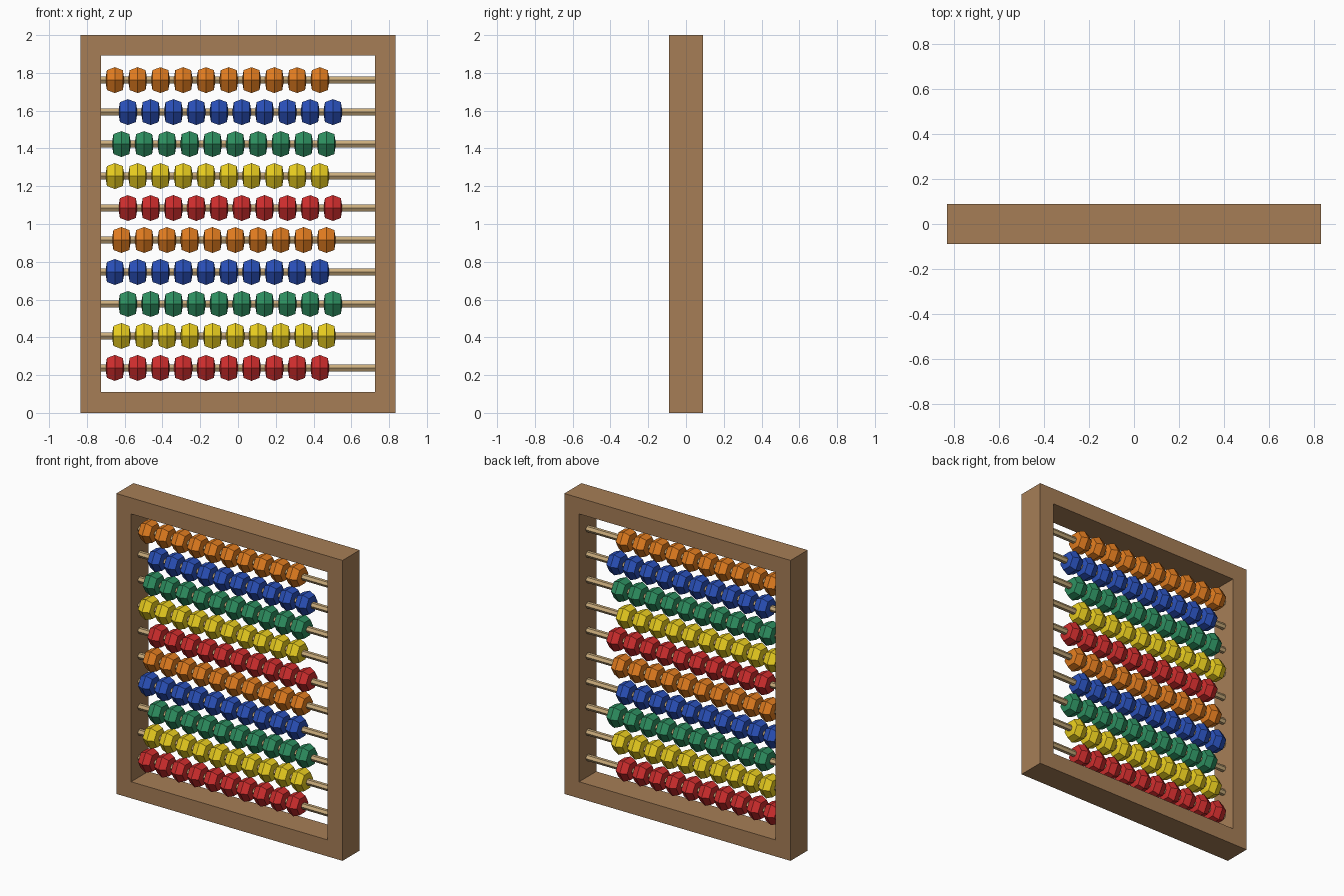
import bpy, bmesh
from math import cos, sin, pi

if "Cube" in bpy.data.objects:
    bpy.data.objects.remove(bpy.data.objects["Cube"])

ROWS, BEADS, SIDES = 10, 10, 6


def material(name, rgb):
    # 0-255 screen colour to linear diffuse colour
    mat = bpy.data.materials.new(name)
    mat.diffuse_color = [(c / 255) ** 2.2 for c in rgb] + [1]
    mat.use_nodes = True
    mat.node_tree.nodes["Principled BSDF"].inputs["Base Color"].default_value = mat.diffuse_color
    return mat


def make_mesh(name, bm, mat):
    bmesh.ops.recalc_face_normals(bm, faces=bm.faces)
    mesh = bpy.data.meshes.new(name)
    bm.to_mesh(mesh)
    bm.free()
    mesh.materials.append(mat)
    return mesh


def place(name, mesh, location=(0, 0, 0)):
    obj = bpy.data.objects.new(name, mesh)
    obj.location = location
    bpy.context.collection.objects.link(obj)
    return obj


def lathe_x(name, profile, mat):
    # Six-sided turned shape around x from (x, radius) pairs, capped at both ends
    bm = bmesh.new()
    rings = [[bm.verts.new((x, r * cos(2 * pi * i / SIDES), r * sin(2 * pi * i / SIDES)))
              for i in range(SIDES)] for x, r in profile]
    for a, b in zip(rings, rings[1:]):
        for i in range(SIDES):
            j = (i + 1) % SIDES
            bm.faces.new((a[i], a[j], b[j], b[i]))
    bm.faces.new(rings[0])
    bm.faces.new(rings[-1])
    return make_mesh(name, bm, mat)


# Frame: rectangular ring with a square cross-section
bm = bmesh.new()


def rectangle(x, z0, z1, y):
    return [bm.verts.new(p) for p in ((-x, y, z0), (x, y, z0), (x, y, z1), (-x, y, z1))]


loops = [rectangle(0.833, 0, 2, -0.09), rectangle(0.833, 0, 2, 0.09),
         rectangle(0.724, 0.11, 1.893, 0.09), rectangle(0.724, 0.11, 1.893, -0.09)]
for k in range(4):
    a, b = loops[k], loops[(k + 1) % 4]
    for i in range(4):
        j = (i + 1) % 4
        bm.faces.new((a[i], a[j], b[j], b[i]))
place("frame", make_mesh("frame", bm, material("frame_wood", (165, 125, 87))))

# Shared rod and bead meshes
rod = lathe_x("rod", [(-0.724, 0.021), (0.724, 0.021)], material("rod_wood", (200, 170, 122)))
colours = {"red": (204, 48, 48), "yellow": (230, 202, 36), "green": (48, 140, 95),
           "blue": (45, 80, 182), "orange": (222, 122, 36)}
bead_profile = [(-0.048, 0.021), (-0.042, 0.061), (0, 0.079), (0.042, 0.061), (0.048, 0.021)]
bead_meshes = [lathe_x(n + "_bead", bead_profile, material(n, c)) for n, c in colours.items()]

# Rows: one rod each, beads shifted in a repeating three-step pattern
for row in range(ROWS):
    z = 0.238 + row * 0.1693
    place(f"rod_{row + 1}", rod, (0, 0, z))
    start = -0.652 + 0.0345 * (row % 3)
    mesh = bead_meshes[row % len(bead_meshes)]
    for k in range(BEADS):
        place(f"{mesh.name}_{row + 1}_{k + 1}", mesh, (start + k * 0.1206, 0, z))
